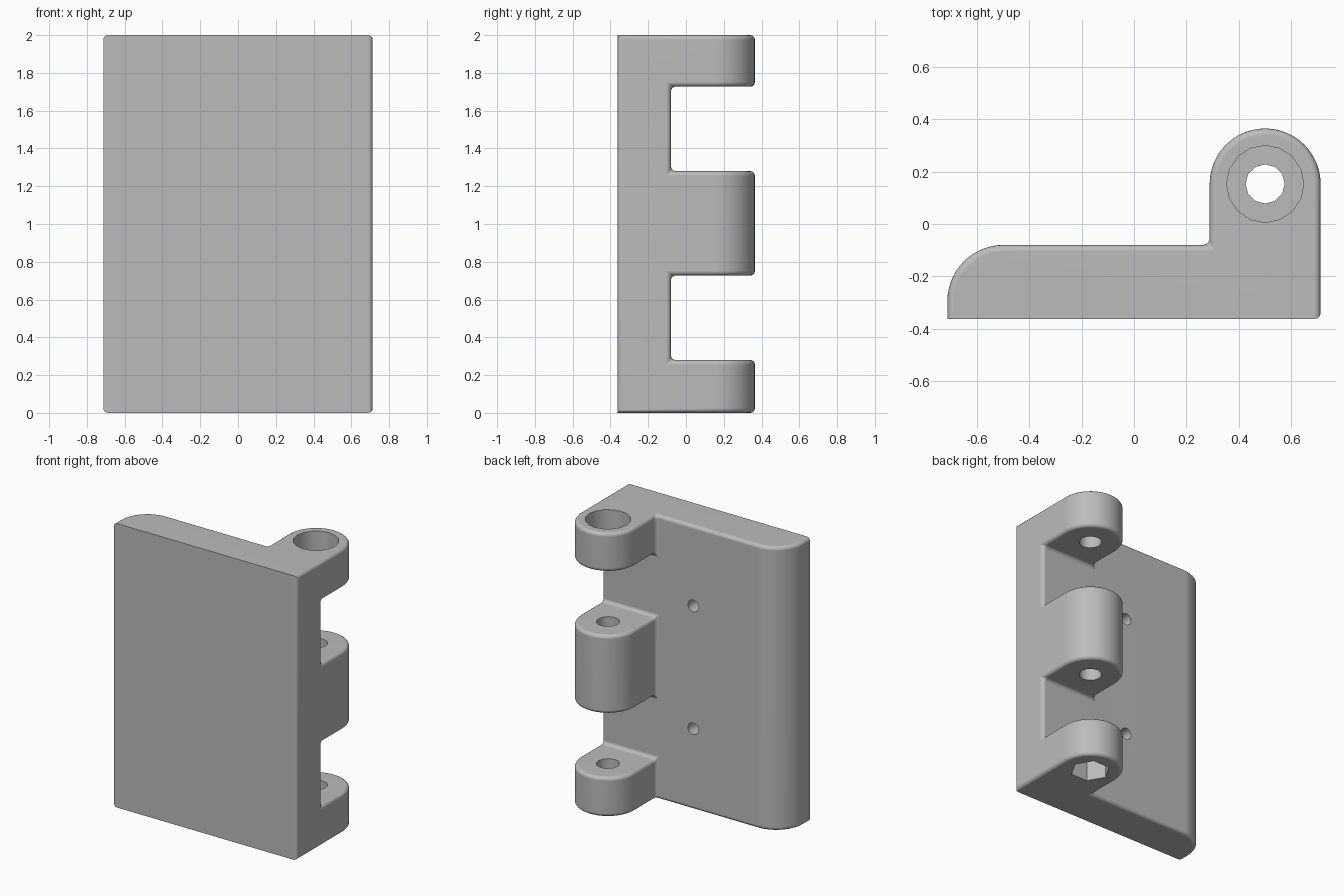
import bpy, bmesh
from math import cos, sin, pi, radians
from mathutils import Matrix, Vector

if "Cube" in bpy.data.objects:
    bpy.data.objects.remove(bpy.data.objects["Cube"])

HALF_W, FRONT, BACK, HEIGHT = 0.713, -0.363, -0.08, 2.0
PIN = (0.501, 0.153)
KNUCKLE_R = HALF_W - PIN[0]
ROUND = 0.025

grey = bpy.data.materials.new("plain grey")
grey.use_nodes = True
grey.diffuse_color = (0.5, 0.5, 0.5, 1)
grey.node_tree.nodes["Principled BSDF"].inputs["Base Color"].default_value = (0.5, 0.5, 0.5, 1)


def arc(cx, cy, r, a0, a1, n):
    steps = [radians(a0 + (a1 - a0) * i / n) for i in range(n + 1)]
    return [(cx + r * cos(a), cy + r * sin(a)) for a in steps]


def prism(name, outline, z0, z1):
    """Solid upright prism over an outline."""
    bm = bmesh.new()
    base = bm.faces.new([bm.verts.new((x, y, z0)) for x, y in outline])
    top = bmesh.ops.extrude_face_region(bm, geom=[base])["geom"]
    verts = [v for v in top if isinstance(v, bmesh.types.BMVert)]
    bmesh.ops.translate(bm, verts=verts, vec=(0, 0, z1 - z0))
    bmesh.ops.recalc_face_normals(bm, faces=bm.faces)
    mesh = bpy.data.meshes.new(name)
    bm.to_mesh(mesh)
    bm.free()
    obj = bpy.data.objects.new(name, mesh)
    bpy.context.collection.objects.link(obj)
    return obj


def cut(target, cutter):
    """Subtract the cutter and throw it away."""
    cutter.hide_render = True
    mod = target.modifiers.new("cut", 'BOOLEAN')
    mod.operation, mod.solver, mod.object = 'DIFFERENCE', 'EXACT', cutter
    bpy.context.view_layer.objects.active = target
    bpy.ops.object.modifier_apply(modifier=mod.name)
    bpy.data.objects.remove(cutter)


def round_hole(name, r, sides, z0, z1, centre=PIN):
    return prism(name, arc(*centre, r, 0, 360, sides)[:-1], z0, z1)


# Leaf and knuckle barrel as one outline
outline = [(-HALF_W, FRONT), (HALF_W, FRONT), (HALF_W, BACK)]
outline += arc(*PIN, KNUCKLE_R, 0, 180, 24)
outline += [(PIN[0] - KNUCKLE_R, BACK)]
outline += arc(-HALF_W + 0.215, BACK - 0.215, 0.215, 90, 180, 14)
leaf = prism("hinge_leaf", outline, 0, HEIGHT)
leaf.data.materials.append(grey)

# Gaps between the three knuckles
for low, high in ((0.28, 0.727), (1.28, 1.727)):
    gap = [(0.2, BACK), (0.9, BACK), (0.9, 0.6), (0.2, 0.6)]
    cut(leaf, prism("gap_cutter", gap, low, high))

# Round every sharp edge except those around the flat front
bm = bmesh.new()
bm.from_mesh(leaf.data)
bmesh.ops.remove_doubles(bm, verts=bm.verts, dist=0.0005)
bmesh.ops.dissolve_limit(bm, angle_limit=radians(1), verts=bm.verts, edges=bm.edges)


def needs_rounding(edge):
    if len(edge.link_faces) != 2 or edge.calc_face_angle() < radians(30):
        return False
    on_front = all(abs(v.co.y - FRONT) < 0.001 for v in edge.verts)
    on_left = all(abs(v.co.x - HALF_W) < 0.001 for v in edge.verts)
    return on_left or not on_front


bmesh.ops.bevel(bm, geom=[e for e in bm.edges if needs_rounding(e)], offset=ROUND,
                offset_type='OFFSET', segments=4, profile=0.5, affect='EDGES',
                clamp_overlap=True)
bm.to_mesh(leaf.data)
bm.free()

# Pin hole, round bolt-head seat on top, six-sided nut seat below
cut(leaf, round_hole("pin_cutter", 0.075, 12, -0.1, HEIGHT + 0.1))
cut(leaf, round_hole("head_seat_cutter", 0.147, 16, HEIGHT - 0.16, HEIGHT + 0.1))
cut(leaf, round_hole("nut_seat_cutter", 0.13, 6, -0.1, 0.15))

# Two blind screw holes in the back of the leaf
for z in (0.57, 1.435):
    hole = round_hole("screw_cutter", 0.042, 12, -0.16, 0.1, (0, 0))
    turn = Matrix.Rotation(-pi / 2, 4, 'X')
    hole.data.transform(Matrix.Translation(Vector((0, BACK, z))) @ turn)
    cut(leaf, hole)

# Smooth fillets, crisp edges
bpy.ops.object.select_all(action='DESELECT')
leaf.select_set(True)
bpy.context.view_layer.objects.active = leaf
bpy.ops.object.shade_smooth_by_angle(angle=radians(35))
weighted = leaf.modifiers.new("even_shading", 'WEIGHTED_NORMAL')
weighted.keep_sharp = True
